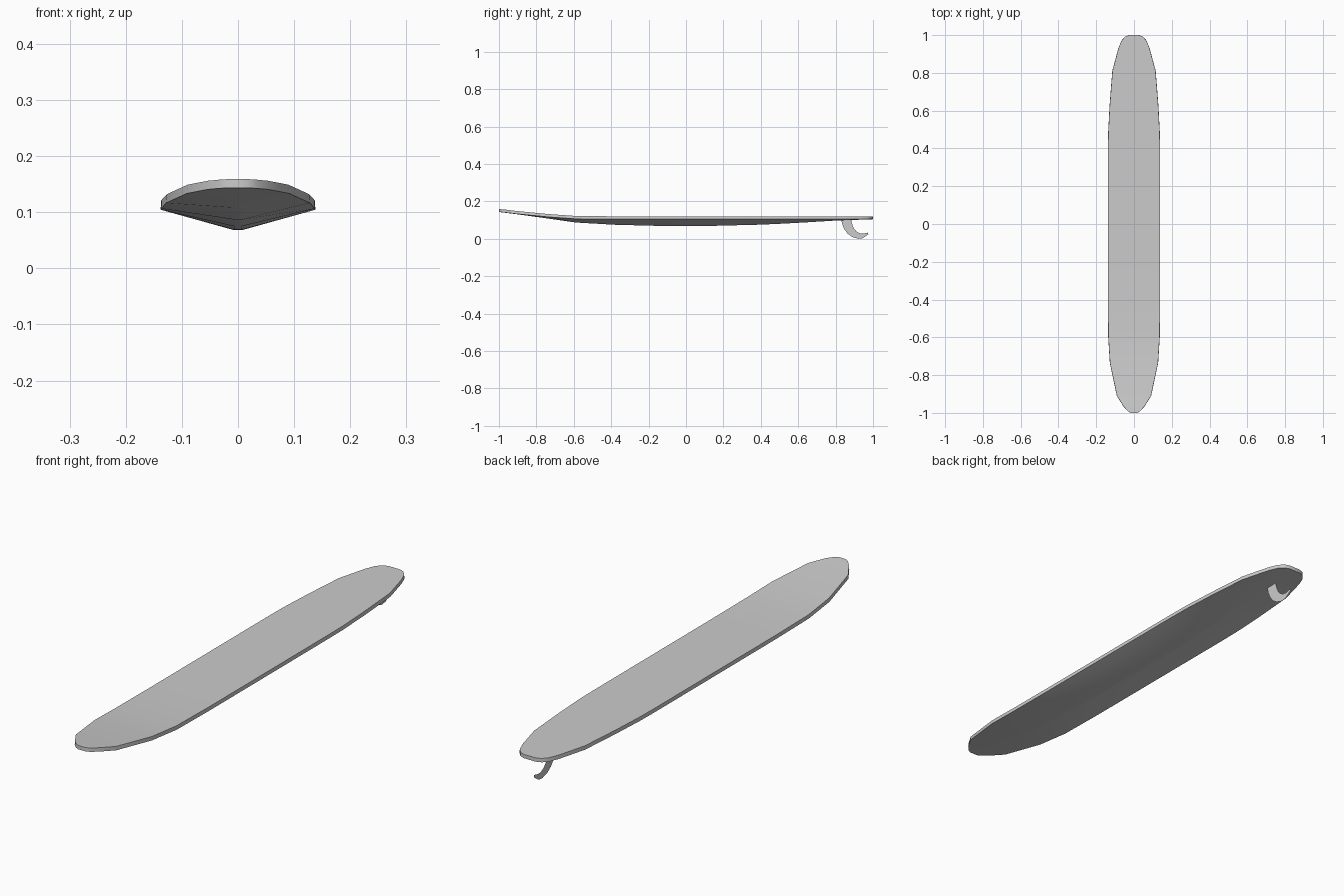
import bpy, bmesh

# Board stations: y, half width, deck height, keel height
stations = [
    (-1.0, 0.018, 0.159, 0.1435), (-0.99, 0.034, 0.158, 0.142),
    (-0.967, 0.055, 0.156, 0.139), (-0.91, 0.091, 0.149, 0.132),
    (-0.735, 0.128, 0.132, 0.108), (-0.59, 0.137, 0.122, 0.087),
    (-0.38, 0.138, 0.12, 0.075), (-0.15, 0.138, 0.12, 0.069),
    (0.1, 0.138, 0.12, 0.068), (0.38, 0.138, 0.12, 0.075),
    (0.48, 0.137, 0.12, 0.079), (0.63, 0.129, 0.12, 0.087),
    (0.81, 0.115, 0.12, 0.098), (0.93, 0.083, 0.12, 0.102),
    (0.97, 0.067, 0.12, 0.1035), (0.992, 0.048, 0.12, 0.104),
    (1.0, 0.026, 0.12, 0.1045),
]
RIM = 0.0155


def make_object(name, bm):
    mesh = bpy.data.meshes.new(name)
    bm.to_mesh(mesh)
    bm.free()
    obj = bpy.data.objects.new(name, mesh)
    bpy.context.collection.objects.link(obj)
    return obj


# Board: flat deck, thin upright rim and shallow V hull, lofted along y
bm = bmesh.new()
rings = []
for y, w, deck, keel in stations:
    section = [(w - 0.001, deck), (w, deck - RIM), (0.007, keel),
               (-0.007, keel), (-w, deck - RIM), (0.001 - w, deck)]
    rings.append([bm.verts.new((x, y, z)) for x, z in section])
for a, b in zip(rings, rings[1:]):
    for i in range(6):
        j = (i + 1) % 6
        bm.faces.new((a[i], a[j], b[j], b[i]))
bm.faces.new(rings[0])
bm.faces.new(rings[-1])
bmesh.ops.recalc_face_normals(bm, faces=bm.faces)
board = make_object("board", bm)
bpy.context.view_layer.objects.active = board
board.select_set(True)
bpy.ops.object.shade_smooth_by_angle(angle=0.6)

# Fin: paper-thin swept crescent under the tail
outer = [(0.83, 0.103), (0.836, 0.075), (0.847, 0.05), (0.865, 0.026),
         (0.89, 0.009), (0.92, 0.0), (0.945, 0.003), (0.975, 0.024)]
inner = [(0.885, 0.105), (0.886, 0.088), (0.891, 0.07), (0.9, 0.052),
         (0.911, 0.039), (0.927, 0.03), (0.945, 0.027), (0.973, 0.033)]
bm = bmesh.new()
rows = [[bm.verts.new((0, y, z)) for y, z in edge] for edge in (outer, inner)]
for i in range(len(outer) - 1):
    bm.faces.new((rows[0][i], rows[0][i + 1], rows[1][i + 1], rows[1][i]))
make_object("fin", bm)
